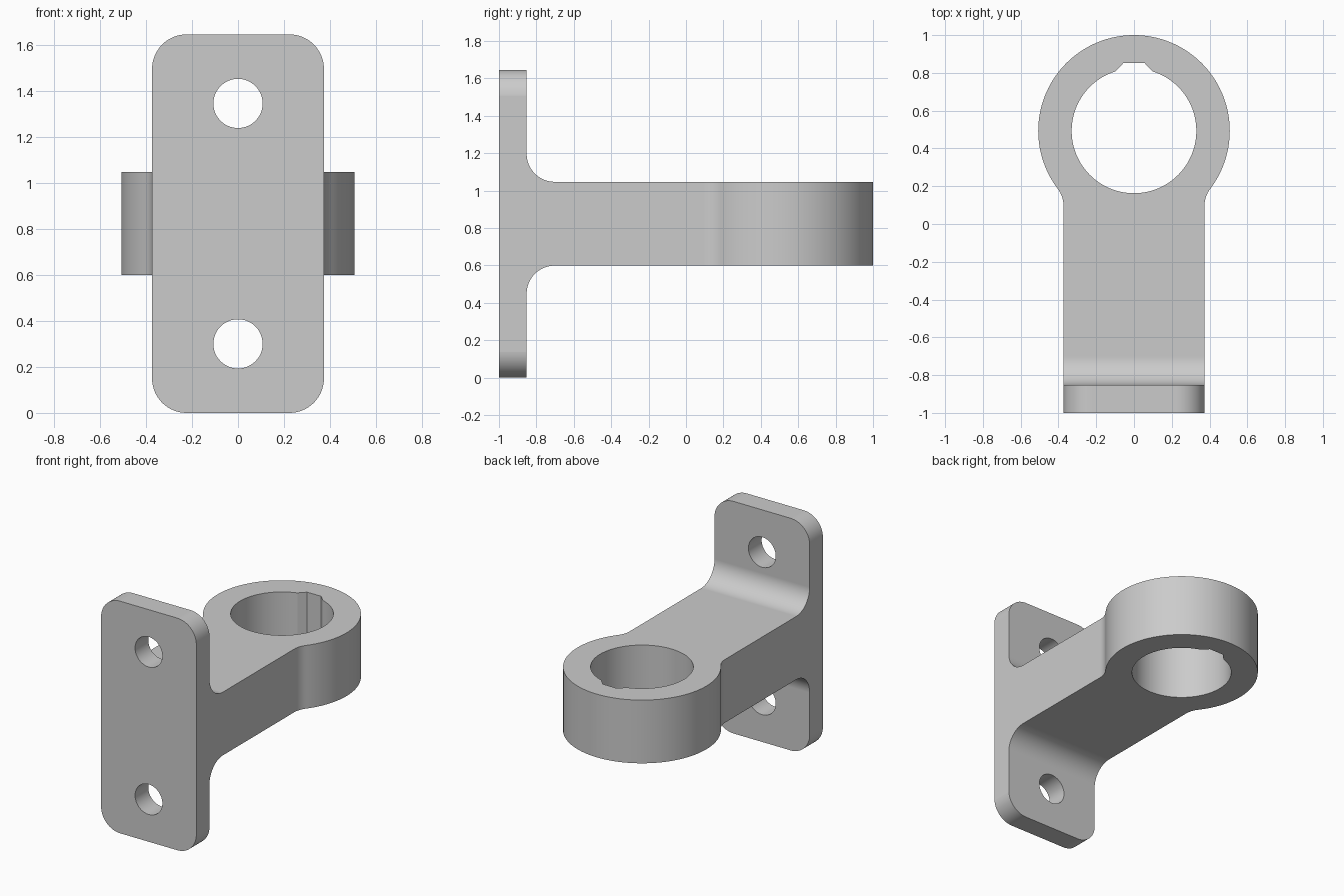
import bpy
import bmesh
import math
from mathutils import Vector

if "Cube" in bpy.data.objects:
    bpy.data.objects.remove(bpy.data.objects["Cube"])

HEIGHT, HALF_W = 1.645, 0.373            # flange height and half width
MID = HEIGHT / 2
BACK, FACE = -1.0, -0.852                # flange thickness along y
ARM = 0.224                              # half thickness of the arm
R_EYE, R_BORE, EYE_Y = 0.507, 0.33, 0.493
FILLET = 0.15

metal = bpy.data.materials.new("grey metal")
metal.diffuse_color = (0.6, 0.6, 0.6, 1)
metal.use_nodes = True
metal.node_tree.nodes["Principled BSDF"].inputs["Base Color"].default_value = metal.diffuse_color


def arc(cx, cy, r, a0, a1, n=16):
    """Points along an arc, angles in degrees."""
    return [(cx + r * math.cos(math.radians(a0 + (a1 - a0) * i / n)),
             cy + r * math.sin(math.radians(a0 + (a1 - a0) * i / n))) for i in range(n + 1)]


def prism(name, pts, axis, lo, hi):
    """Extrude a 2D outline along an axis from lo to hi."""
    place = {"x": lambda a, b, d: (d, a, b),
             "y": lambda a, b, d: (a, d, b),
             "z": lambda a, b, d: (a, b, d)}[axis]
    bm = bmesh.new()
    face = bm.faces.new([bm.verts.new(place(a, b, lo)) for a, b in pts])
    ext = bmesh.ops.extrude_face_region(bm, geom=[face])
    moved = [v for v in ext["geom"] if isinstance(v, bmesh.types.BMVert)]
    bmesh.ops.translate(bm, verts=moved, vec=Vector(place(0, 0, hi - lo)))
    bmesh.ops.recalc_face_normals(bm, faces=bm.faces)
    mesh = bpy.data.meshes.new(name)
    bm.to_mesh(mesh)
    bm.free()
    mesh.materials.append(metal)
    obj = bpy.data.objects.new(name, mesh)
    bpy.context.collection.objects.link(obj)
    return obj


def combine(obj, tool, operation):
    """Apply a boolean and discard the tool."""
    mod = obj.modifiers.new(operation, "BOOLEAN")
    mod.operation, mod.solver, mod.object = operation, "EXACT", tool
    bpy.context.view_layer.objects.active = obj
    bpy.ops.object.modifier_apply(modifier=mod.name)
    bpy.data.objects.remove(tool)


def mirrored(pts, centre=0):
    """Close an outline by mirroring it across its first coordinate."""
    return pts + [(2 * centre - a, b) for a, b in reversed(pts)]


# Side profile: T shape with a fillet above and below the arm
low, high = MID - ARM - FILLET, MID + ARM + FILLET
side = [(BACK, -0.2), (FACE, -0.2)]
side += arc(FACE + FILLET, low, FILLET, 180, 90)
side += [(1.2, MID - ARM), (1.2, MID + ARM)]
side += arc(FACE + FILLET, high, FILLET, 270, 180)
side += [(FACE, HEIGHT + 0.2), (BACK, HEIGHT + 0.2)]
bracket = prism("bracket", side, "x", -0.7, 0.7)

# Plan outline: straight arm blended into the round eye
dx = HALF_W + FILLET
dy = math.sqrt((R_EYE + FILLET) ** 2 - dx ** 2)
ang = math.degrees(math.atan2(dy, dx))
plan = [(HALF_W, -1.2)]
plan += arc(dx, EYE_Y - dy, FILLET, 180, 180 - ang, 8)
plan += arc(0, EYE_Y, R_EYE, -ang, 90, 48)[1:-1]
plan = mirrored(plan + [(0.0001, EYE_Y + R_EYE)])
combine(bracket, prism("plan_tool", plan, "z", -0.5, 2.2), "INTERSECT")

# Front outline: rounds the four flange corners
r = 0.15
cx = HALF_W - r + 0.0005
front = arc(cx, r, r, -90, 0) + [(0.8, r), (0.8, HEIGHT - r)]
front += arc(cx, HEIGHT - r, r, 0, 90)
combine(bracket, prism("front_tool", mirrored(front), "y", -1.3, 1.3), "INTERSECT")

# Bore with a flared keyway at the far side
a = math.degrees(math.acos(0.1 / R_BORE))
bore = arc(0, EYE_Y, R_BORE, -90, a, 60)[1:] + [(0.055, 0.853)]
bore = [(0.0001, EYE_Y - R_BORE)] + bore
combine(bracket, prism("bore_tool", mirrored(bore), "z", 0.2, 1.5), "DIFFERENCE")

# Bolt holes
for z in (0.30, HEIGHT - 0.30):
    hole = arc(0, z, 0.107, 0, 360, 48)[:-1]
    combine(bracket, prism("hole_tool", hole, "y", -1.2, -0.6), "DIFFERENCE")

# Smooth rounds, crisp edges
bracket.select_set(True)
bpy.context.view_layer.objects.active = bracket
bpy.ops.object.shade_smooth_by_angle(angle=math.radians(25))
weighted = bracket.modifiers.new("even_shading", "WEIGHTED_NORMAL")
weighted.keep_sharp = True
